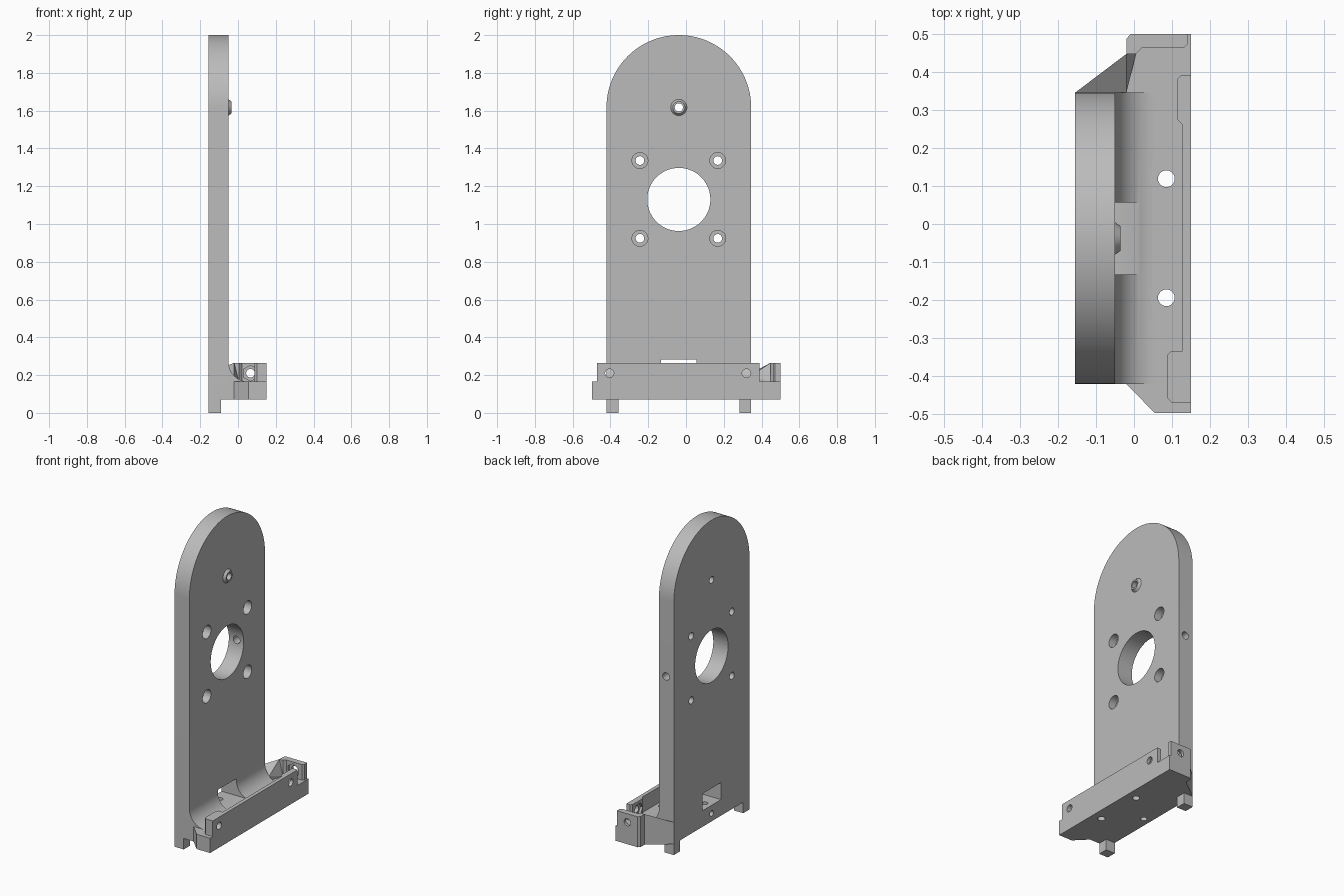
import bpy, bmesh, math
from mathutils import Vector

if "Cube" in bpy.data.objects:
    bpy.data.objects.remove(bpy.data.objects["Cube"])

grey = bpy.data.materials.new("light grey plastic")
grey.use_nodes = True
colour = (0.5, 0.5, 0.5, 1)
grey.diffuse_color = colour
grey.node_tree.nodes["Principled BSDF"].inputs["Base Color"].default_value = colour


def finish(name, bm):
    bmesh.ops.recalc_face_normals(bm, faces=bm.faces)
    mesh = bpy.data.meshes.new(name)
    bm.to_mesh(mesh)
    bm.free()
    mesh.materials.append(grey)
    obj = bpy.data.objects.new(name, mesh)
    bpy.context.collection.objects.link(obj)
    return obj


def prism(name, outline, axis, low, high):
    """Extrude a 2D outline along an axis; it holds the other two coordinates in order."""
    def place(p, h):
        c = list(p)
        c.insert("xyz".index(axis), h)
        return Vector(c)
    bm = bmesh.new()
    face = bm.faces.new([bm.verts.new(place(p, low)) for p in outline])
    new = bmesh.ops.extrude_face_region(bm, geom=[face])["geom"]
    shift = place((0, 0), high - low)
    bmesh.ops.translate(bm, vec=shift, verts=[v for v in new if isinstance(v, bmesh.types.BMVert)])
    return finish(name, bm)


def circle(a, b, r, n=40, start=0.0):
    return [(a + r * math.cos(start + math.tau * i / n),
             b + r * math.sin(start + math.tau * i / n)) for i in range(n)]


def arc(a, b, r, t0, t1, n):
    angles = [math.radians(t0 + (t1 - t0) * i / n) for i in range(n + 1)]
    return [(a + r * math.cos(t), b + r * math.sin(t)) for t in angles]


def rect(a0, a1, b0, b1):
    return [(a0, b0), (a1, b0), (a1, b1), (a0, b1)]


def cut(parts, outline, axis, low, high):
    cutter = prism("cutter", outline, axis, low, high)
    cutter.hide_render = True
    for part in parts:
        mod = part.modifiers.new("cut", "BOOLEAN")
        mod.operation, mod.solver, mod.object = "DIFFERENCE", "EXACT", cutter
        bpy.context.view_layer.objects.active = part
        bpy.ops.object.modifier_apply(modifier=mod.name)
    bpy.data.objects.remove(cutter)


BACK, FRONT = -0.155, -0.05          # faces of the upright plate
Y0, Y1, MID = -0.421, 0.345, -0.038  # its sides and centre line
BASE, FLOOR, RIM = 0.07, 0.165, 0.265
R = (Y1 - Y0) / 2
ARCH = 2 - R
HUB = 1.13

# Upright plate with round top
plate = prism("upright_plate", [(Y0, BASE), (Y1, BASE)] + arc(MID, ARCH, R, 0, 180, 64),
              "x", BACK, FRONT)

# Two feet under the plate
for label, y in (("front", Y0), ("rear", Y1 - 0.063)):
    prism(label + "_foot", rect(BACK, -0.09, y, y + 0.063), "z", 0, BASE)

# Base slab with chamfered ends
base = prism("base_slab", [(FRONT, Y0), (-0.02, Y0), (0.055, -0.497), (0.15, -0.497), (0.15, 0.5),
                           (-0.008, 0.5), (-0.02, 0.487), (-0.02, 0.447), (BACK, Y1), (FRONT, Y1)],
             "z", BASE, FLOOR)

# Curved fillet between plate and base
fillet = prism("fillet", [(FRONT, FLOOR)] + arc(0.055, 0.27, 0.105, 270, 180, 20), "y", Y0, Y1)

# Long outer wall, thicker at both screw bosses
wall = prism("outer_wall", [(0.15, -0.47), (0.1, -0.47), (0.087, -0.457), (0.087, -0.345),
                            (0.097, -0.335), (0.126, -0.335), (0.126, 0.262), (0.113, 0.275),
                            (0.113, 0.38), (0.123, 0.39), (0.15, 0.39)], "z", FLOOR, RIM)

# Rear end wall
end_wall = prism("rear_end_wall", [(-0.02, 0.447), (0.005, 0.447), (0.02, 0.462), (0.13, 0.462),
                                   (0.14, 0.472), (0.14, 0.5), (-0.008, 0.5), (-0.02, 0.487)],
                 "z", FLOOR, RIM)

# Sloped gusset from plate to rear end wall
bm = bmesh.new()
for p in ((BACK, Y1, FLOOR), (-0.02, 0.447, FLOOR), (0.005, 0.447, FLOOR), (-0.02, Y1, FLOOR),
          (BACK, Y1, 0.21), (-0.02, 0.447, RIM), (-0.02, Y1, 0.196)):
    bm.verts.new(p)
bmesh.ops.convex_hull(bm, input=bm.verts)
finish("gusset", bm)

# Tapered boss near the top
bm = bmesh.new()
bmesh.ops.create_cone(bm, cap_ends=True, segments=40, radius1=0.043, radius2=0.032, depth=0.015)
for v in bm.verts:
    v.co = (v.co.z + FRONT + 0.0075, v.co.x + MID, v.co.y + ARCH)
boss = finish("top_boss", bm)

# Plate holes: hub, side set screw, boss, four counterbored screws
cut([plate], circle(MID, HUB, 0.167, 72), "x", -0.3, 0.1)
cut([plate], circle(-0.1, HUB, 0.024, 24), "y", 0.05, 0.5)
cut([plate, boss], circle(MID, ARCH, 0.022, 24), "x", -0.3, 0.1)
for sy in (-1, 1):
    for sz in (-1, 1):
        y, z = MID + sy * 0.206, HUB + sz * 0.206
        cut([plate], circle(y, z, 0.023, 24), "x", -0.3, 0.1)
        cut([plate], circle(y, z, 0.042, 32), "x", -0.1, 0.1)

# Window at the foot of the plate and its screw holes
cut([plate, fillet], rect(-0.133, 0.056, 0.173, 0.282), "x", -0.3, 0.015)
cut([plate], circle(-0.105, MID, 0.02, 24), "z", 0, 0.22)
cut([plate], circle(MID, 0.12, 0.018, 24), "x", -0.3, -0.11)

# Base holes with clearance cut into the fillet
for y in (-0.194, 0.119):
    cut([base], circle(0.085, y, 0.022, 24), "z", 0, 0.4)
    cut([fillet], circle(0.085, y, 0.042, 32), "z", 0.1, 0.4)

# Wall screw holes with hexagonal nut pockets
for y, inner in ((-0.405, 0.087), (0.32, 0.113)):
    cut([wall], circle(y, 0.21, 0.023, 24), "x", 0, 0.3)
    cut([wall], circle(y, 0.21, 0.042, 6), "x", 0, inner + 0.015)
cut([end_wall], circle(0.066, 0.21, 0.023, 24), "y", 0.3, 0.6)
cut([end_wall], circle(0.066, 0.21, 0.042, 6, math.pi / 6), "y", 0.3, 0.48)

# Smooth shading on the curves, sharp edges kept
bpy.ops.object.select_all(action="DESELECT")
for obj in (plate, fillet, boss, base, wall, end_wall):
    obj.select_set(True)
bpy.context.view_layer.objects.active = plate
bpy.ops.object.shade_smooth_by_angle(angle=math.radians(30))
